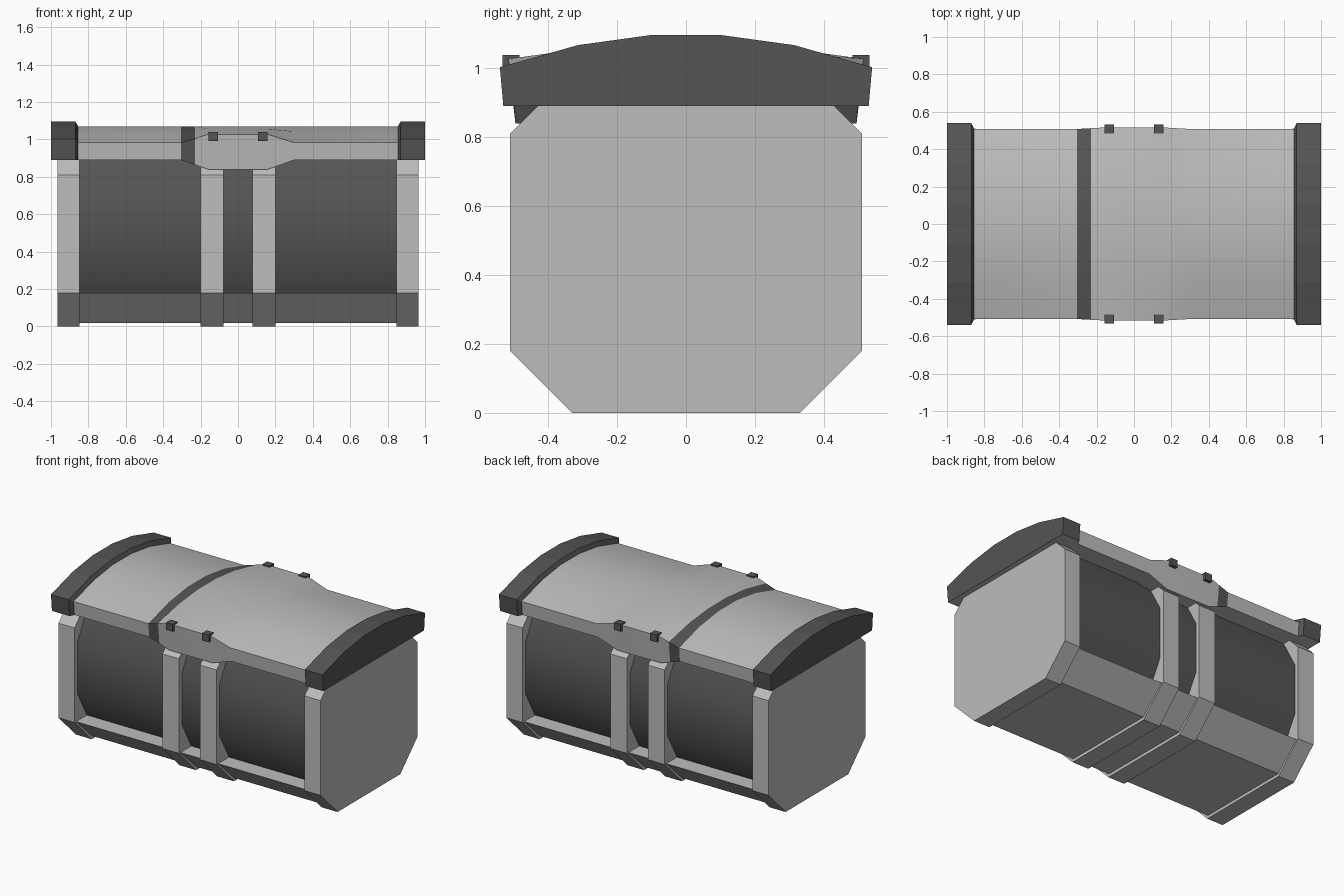
import bpy, bmesh, math

if "Cube" in bpy.data.objects:
    bpy.data.objects.remove(bpy.data.objects["Cube"])


def material(name, v):
    m = bpy.data.materials.new(name)
    m.diffuse_color = (v, v, v, 1)
    m.use_nodes = True
    m.node_tree.nodes["Principled BSDF"].inputs["Base Color"].default_value = m.diffuse_color
    return m


LIGHT = material("light grey", 0.51)
DARK = material("dark grey", 0.09)


def loft(name, sections, mat, smooth=False):
    """Skin along x. Each section is (x, half profile of (y, z), bottom to top), mirrored in y."""
    bm = bmesh.new()
    rings = []
    for x, half in sections:
        full = half + [(-y, z) for y, z in reversed(half)]
        rings.append([bm.verts.new((x, y, z)) for y, z in full])
    n = len(rings[0])
    for a, b in zip(rings, rings[1:]):
        for i in range(n):
            j = (i + 1) % n
            bm.faces.new((a[i], a[j], b[j], b[i]))
    bm.faces.new(rings[0])
    bm.faces.new(rings[-1][::-1])
    bmesh.ops.recalc_face_normals(bm, faces=bm.faces)
    me = bpy.data.meshes.new(name)
    bm.to_mesh(me)
    bm.free()
    me.materials.append(mat)
    ob = bpy.data.objects.new(name, me)
    bpy.context.collection.objects.link(ob)
    if smooth:
        bpy.ops.object.select_all(action='DESELECT')
        ob.select_set(True)
        bpy.context.view_layer.objects.active = ob
        bpy.ops.object.shade_smooth_by_angle(angle=math.radians(40))
    return ob


# Octagonal ribs: two at the ends, two near the middle
rib = [(0.33, 0), (0.51, 0.18), (0.51, 0.81), (0.43, 0.89)]
for s, side in ((-1, "left"), (1, "right")):
    for label, a, b in (("end_rib", 0.847, 0.965), ("middle_rib", 0.078, 0.2)):
        loft(f"{label}_{side}", [(s * a, rib), (s * b, rib)], LIGHT)

# Base tray between the ribs
tray = [(0.325, 0.02), (0.495, 0.18)]
loft("base_tray", [(-0.85, tray), (0.85, tray)], LIGHT)

# Bulging dark barrel inside the ribs
barrel = [(0.375, 0.17), (0.48, 0.36), (0.48, 0.70), (0.375, 0.892)]
loft("barrel_body", [(-0.85, barrel), (0.85, barrel)], DARK, True)


# Arched lid with a raised middle
def arch(yb, zb, ys, zs, ztop):
    top = [(ys * f, zs + (ztop - zs) * (1 - f * f) / 0.964) for f in (1, 0.58, 0.19)]
    return [(yb, zb)] + top


def lid_profile(p):
    return arch(0.499 - 0.004 * p, 0.89 - 0.05 * p, 0.508 + 0.008 * p, 0.983 + 0.044 * p, 1.07)


stations = [(-0.88, 0), (-0.305, 0), (-0.231, 0.5), (-0.16, 1), (0.16, 1), (0.30, 0), (0.88, 0)]
lid = loft("lid", [(x, lid_profile(p)) for x, p in stations], LIGHT, True)

# Dark stripe across the left slope of the lid
lid.data.materials.append(DARK)
for f in lid.data.polygons:
    if -0.3 < f.center.x < -0.231 and f.normal.z > -0.6:
        f.material_index = 1

# Dark lid end caps with a sloped inner edge and a light underside
cap = arch(0.53, 0.89, 0.54, 1.003, 1.096)
inner = arch(0.50, 0.89, 0.51, 0.985, 1.072)
for s, side in ((-1, "left"), (1, "right")):
    ob = loft(f"lid_cap_{side}", [(s * 0.856, inner), (s * 0.87, cap), (s * 1.0, cap)], DARK)
    ob.data.materials.append(LIGHT)
    for f in ob.data.polygons:
        if f.normal.z < -0.9:
            f.material_index = 1

# Small studs on the front and back lid edges
for sx, side in ((-1, "left"), (1, "right")):
    for sy, end in ((-1, "front"), (1, "back")):
        bpy.ops.mesh.primitive_cube_add(size=1, location=(sx * 0.133, sy * 0.508, 1.015))
        stud = bpy.context.object
        stud.name = f"stud_{end}_{side}"
        stud.scale = (0.05, 0.05, 0.048)
        stud.data.materials.append(DARK)
